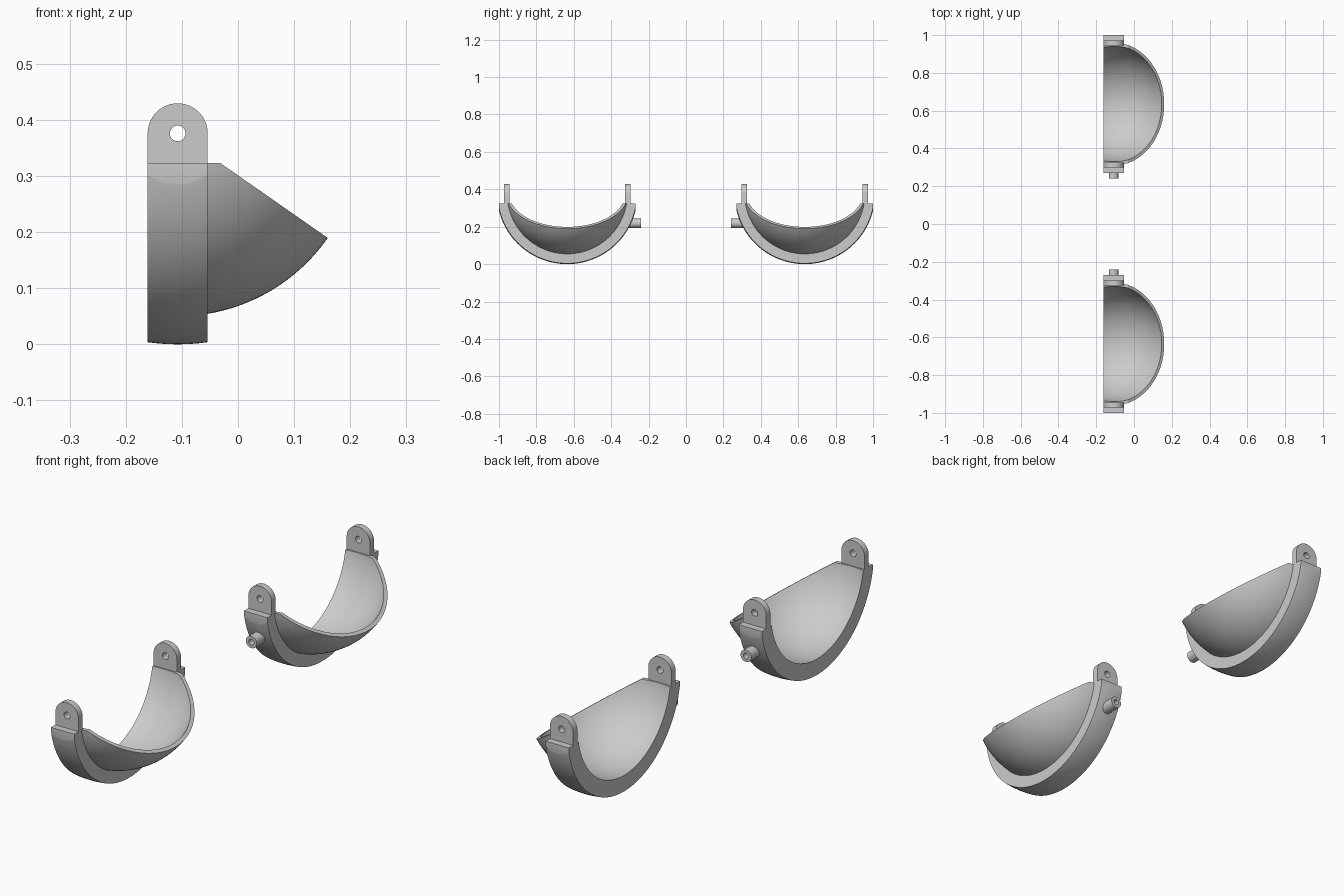
import bpy, bmesh, math
from mathutils import Matrix

if "Cube" in bpy.data.objects:
    bpy.data.objects.remove(bpy.data.objects["Cube"])

CX, CY, CZ = -0.1075, 0.635, 0.376       # centre of the spherical cup
R_RING, R_SHELL, R_IN = 0.376, 0.326, 0.31
W = 0.0535                                # half width of ring and lugs
TOP = 0.323                               # height of the flat trimmed edge


def make(name, bm):
    bmesh.ops.recalc_face_normals(bm, faces=bm.faces[:])
    me = bpy.data.meshes.new(name)
    bm.to_mesh(me)
    bm.free()
    ob = bpy.data.objects.new(name, me)
    bpy.context.collection.objects.link(ob)
    return ob


def ball(name, r):
    bm = bmesh.new()
    m = Matrix.Translation((CX, CY, CZ)) @ Matrix.Rotation(math.pi / 2, 4, 'X')
    bmesh.ops.create_uvsphere(bm, u_segments=128, v_segments=64, radius=r, matrix=m)
    return make(name, bm)


def prism(name, pts, y0, y1):
    """Extrude an x-z outline from y0 to y1."""
    bm = bmesh.new()
    face = bm.faces.new([bm.verts.new((x, y0, z)) for x, z in pts])
    ext = bmesh.ops.extrude_face_region(bm, geom=[face])
    verts = [g for g in ext['geom'] if isinstance(g, bmesh.types.BMVert)]
    bmesh.ops.translate(bm, vec=(0, y1 - y0, 0), verts=verts)
    return make(name, bm)


def circle(x, z, r, n=32, a0=0.0, a1=2 * math.pi, closed=True):
    k = n if closed else n - 1
    return [(x + r * math.cos(a0 + (a1 - a0) * i / k),
             z + r * math.sin(a0 + (a1 - a0) * i / k)) for i in range(n)]


def boolean(ob, tool, op):
    mod = ob.modifiers.new(op, 'BOOLEAN')
    mod.operation, mod.object, mod.solver = op, tool, 'EXACT'
    bpy.context.view_layer.objects.active = ob
    bpy.ops.object.modifier_apply(modifier=mod.name)
    bpy.data.objects.remove(tool)


# Thin scoop shell, trimmed by a sloping plane through the centre
slope = (0.376 - 0.19) / 0.267
cup = ball("cup_right", R_SHELL)
wedge = [(CX, TOP), (CX + (CZ - TOP) / slope, TOP), (0.4, CZ - slope * (0.4 - CX)),
         (0.4, -0.2), (CX, -0.2)]
boolean(cup, prism("wedge", wedge, 0.1, 1.2), 'INTERSECT')

# Thick band
band = ball("band", R_RING)
box = [(CX - W, -0.2), (CX + W, -0.2), (CX + W, TOP), (CX - W, TOP)]
boolean(band, prism("box", box, CY - 0.365, CY + 0.365), 'INTERSECT')
boolean(cup, band, 'UNION')

# Hollow interior
boolean(cup, ball("hollow", R_IN), 'DIFFERENCE')

# Rounded lugs with pin holes
lug = [(CX - W, 0.30), (CX + W, 0.30)] + circle(CX, CZ, W, 33, 0, math.pi, False)
for s in (-1, 1):
    tab = prism("lug", lug, CY + s * 0.31, CY + s * 0.337)
    boolean(tab, prism("pin", circle(CX, CZ, 0.014), CY + s * 0.25, CY + s * 0.4), 'DIFFERENCE')
    boolean(cup, tab, 'UNION')

# Hollow peg on the inward side
boolean(cup, prism("peg", circle(CX, 0.218, 0.025), 0.241, 0.33), 'UNION')
boolean(cup, prism("bore", circle(CX, 0.218, 0.012), 0.2, 0.30), 'DIFFERENCE')

# Mirrored second cup
other = cup.copy()
other.data = cup.data.copy()
other.name = "cup_left"
bpy.context.collection.objects.link(other)
other.data.transform(Matrix.Scale(-1, 4, (0, 1, 0)))
other.data.flip_normals()

bpy.ops.object.select_all(action='DESELECT')
for ob in (cup, other):
    ob.select_set(True)
bpy.context.view_layer.objects.active = cup
bpy.ops.object.shade_smooth_by_angle(angle=math.radians(25))
